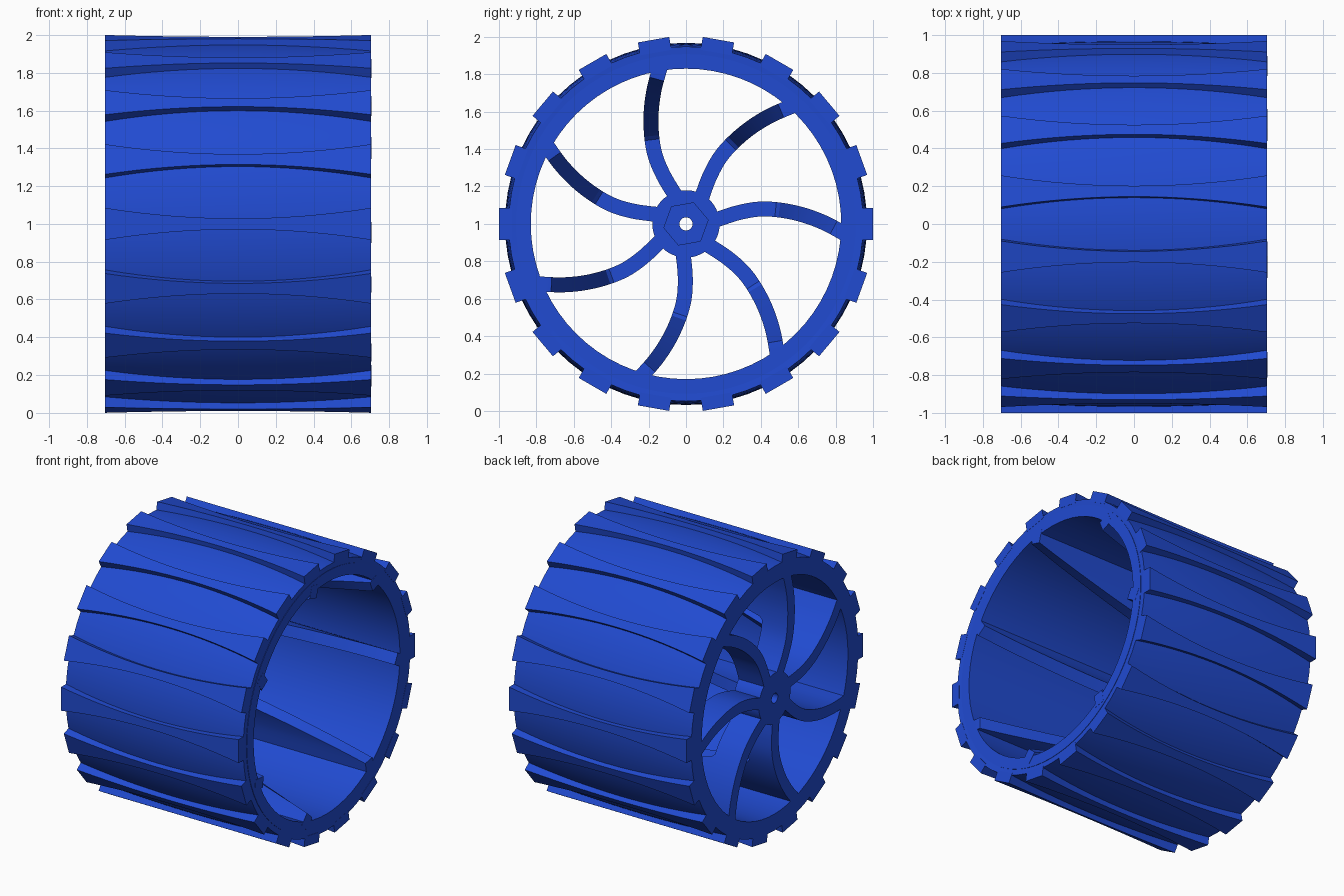
import bpy, bmesh
from math import pi, sin, cos, radians, hypot

if "Cube" in bpy.data.objects:
    bpy.data.objects.remove(bpy.data.objects["Cube"])

HALF = 0.705          # half width along x
CZ = 1.0              # axle height
blue = bpy.data.materials.new("blue")
blue.diffuse_color = (0.015, 0.07, 0.64, 1)
blue.use_nodes = True
blue.node_tree.nodes["Principled BSDF"].inputs["Base Color"].default_value = blue.diffuse_color


def finish(bm, name):
    bmesh.ops.recalc_face_normals(bm, faces=bm.faces)
    me = bpy.data.meshes.new(name)
    bm.to_mesh(me)
    bm.free()
    me.materials.append(blue)
    ob = bpy.data.objects.new(name, me)
    bpy.context.collection.objects.link(ob)
    bpy.ops.object.select_all(action='DESELECT')
    ob.select_set(True)
    bpy.context.view_layer.objects.active = ob
    bpy.ops.object.shade_smooth_by_angle(angle=radians(25))
    return ob


def skin(bm, loops, closed):
    """Bridge a row of equal vertex loops; cap the ends unless closed."""
    rows = [[bm.verts.new(p) for p in loop] for loop in loops]
    n = len(rows[0])
    pairs = list(zip(rows, rows[1:])) + ([(rows[-1], rows[0])] if closed else [])
    for a, b in pairs:
        for i in range(n):
            j = (i + 1) % n
            bm.faces.new((a[i], a[j], b[j], b[i]))
    if not closed:
        bm.faces.new(rows[0])
        bm.faces.new(rows[-1][::-1])


def polar(x, r, a):
    return (x, r * cos(a), CZ + r * sin(a))


def lathe(name, profile, segs=72):
    """Revolve a closed (x, radius) profile; a radius may depend on angle."""
    bm = bmesh.new()
    loops = []
    for k in range(segs):
        a = 2 * pi * k / segs
        loops.append([polar(x, r(a) if callable(r) else r, a) for x, r in profile])
    skin(bm, loops, True)
    return finish(bm, name)


def hexagon(a):
    return 0.12 * cos(pi / 6) / cos((a - radians(10)) % (pi / 3) - pi / 6)


# rim barrel
lathe("rim_barrel", [(-HALF, 0.83), (HALF, 0.83), (HALF, 0.908), (-HALF, 0.908)])

# crowned tyre carcass around the rim
crown = [(HALF * t / 6, 0.968 - 0.02 * (t / 6) ** 2) for t in range(-6, 7)]
lathe("tyre", [(HALF - 0.003, 0.905), (-HALF, 0.905)] + crown)

# hub with axle hole and hexagonal pocket on the inner side
BACK = -HALF
FACE = BACK + 0.2
lathe("hub", [(BACK, 0.035), (BACK, 0.18), (FACE, 0.18), (FACE, hexagon),
              (FACE - 0.1, hexagon), (FACE - 0.1, 0.035)])

# tread lugs, waisted at the middle of the width
bm = bmesh.new()
for k in range(18):
    a = radians(20 * k)
    loops = []
    for t in range(-8, 9):
        u = t / 8
        w = 0.029 + 0.056 * u * u
        loops.append([(HALF * u, r * cos(a) - s * sin(a), CZ + r * sin(a) + s * cos(a))
                      for r, s in ((0.93, -w), (1.0, -w), (1.0, w), (0.93, w))])
    skin(bm, loops, False)
finish(bm, "tread_lugs")

# curved spokes: thin near the hub, then a fin rising along the barrel
ctrl = [(0.13, 0.01), (0.28, 0.06), (0.42, 0.08), (0.58, 0.06), (0.73, 0.01), (0.87, -0.065)]


def spline(t):
    i = min(int(t), len(ctrl) - 2)
    f = t - i
    p = [ctrl[max(0, min(len(ctrl) - 1, i + d))] for d in (-1, 0, 1, 2)]
    return [0.5 * (2 * b + (c - a) * f + (2 * a - 5 * b + 4 * c - d) * f ** 2
                   + (3 * b - a - 3 * c + d) * f ** 3) for a, b, c, d in zip(*p)]


def fin_top(r):
    f = max(0, min(1, (r - 0.5) / 0.29))
    return FACE + (HALF + 0.001 - FACE) * f


bm = bmesh.new()
STEPS = 40
for k in range(7):
    a = 2 * pi * k / 7
    loops = []
    for i in range(STEPS + 1):
        t = (len(ctrl) - 1) * i / STEPS
        p, q = spline(max(0, t - 0.01)), spline(min(len(ctrl) - 1, t + 0.01))
        c = spline(t)
        d = hypot(q[0] - p[0], q[1] - p[1])
        nx, ny = -(q[1] - p[1]) / d * 0.04, (q[0] - p[0]) / d * 0.04
        top = fin_top(hypot(*c))
        loop = []
        for x, s in ((BACK, -1), (top, -1), (top, 1), (BACK, 1)):
            y, z = c[0] + s * nx, c[1] + s * ny
            loop.append((x, y * cos(a) - z * sin(a), CZ + y * sin(a) + z * cos(a)))
        loops.append(loop)
    skin(bm, loops, False)
finish(bm, "spokes")
